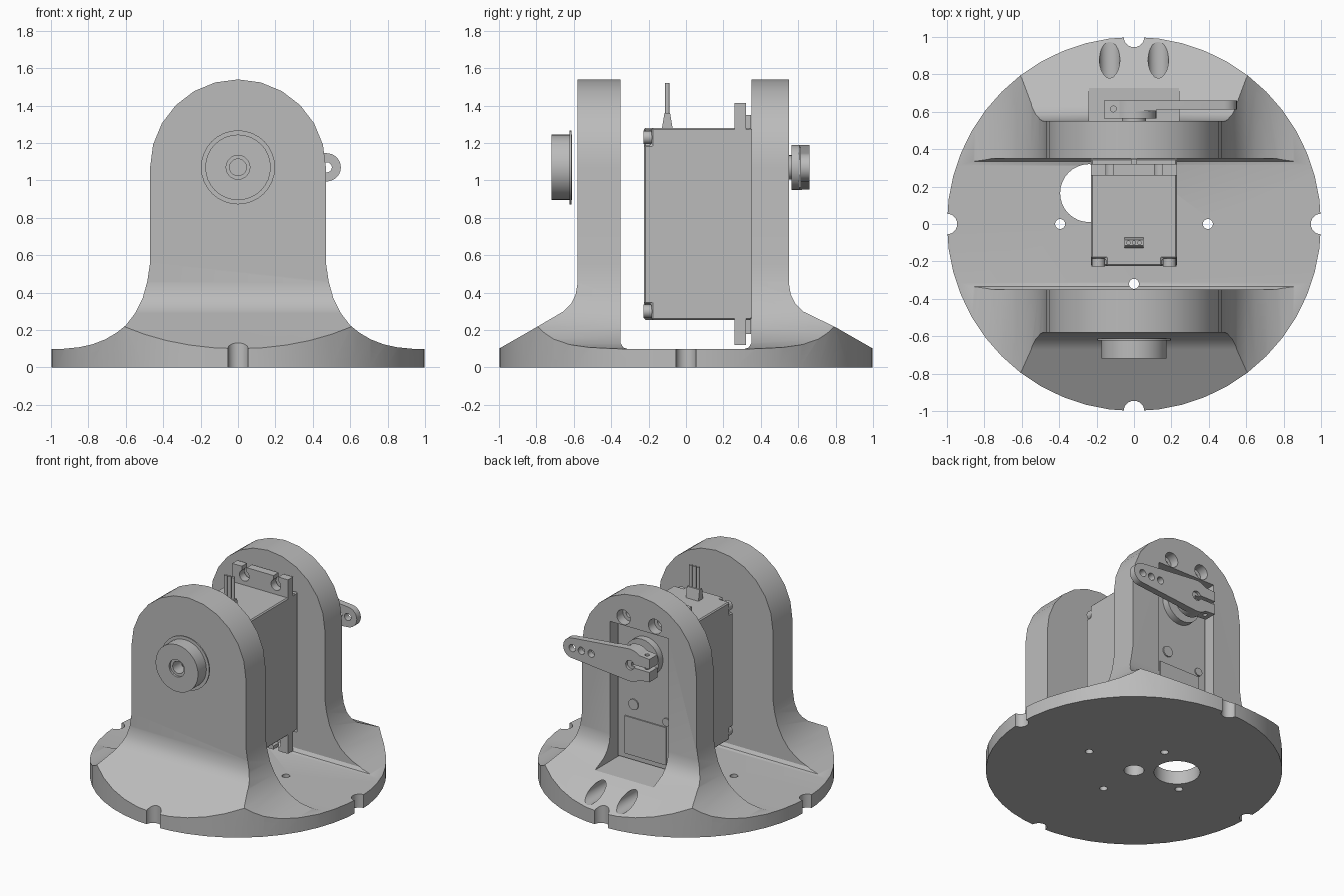
import bpy, bmesh, math
from mathutils import Matrix, Vector

cube = bpy.data.objects.get("Cube")
if cube:
    bpy.data.objects.remove(cube, do_unlink=True)

grey = bpy.data.materials.new("plain grey")
grey.use_nodes = True
GREY = (0.5, 0.5, 0.5, 1)
grey.diffuse_color = GREY
grey.node_tree.nodes["Principled BSDF"].inputs["Base Color"].default_value = GREY


def finish(name, bm):
    bmesh.ops.recalc_face_normals(bm, faces=bm.faces)
    mesh = bpy.data.meshes.new(name)
    bm.to_mesh(mesh)
    bm.free()
    ob = bpy.data.objects.new(name, mesh)
    bpy.context.collection.objects.link(ob)
    mesh.materials.append(grey)
    return ob


def box(name, x, y, z):
    bm = bmesh.new()
    bmesh.ops.create_cube(bm, size=1)
    for v in bm.verts:
        v.co = [(r[0] + r[1]) / 2 + c * (r[1] - r[0]) for c, r in zip(v.co, (x, y, z))]
    return finish(name, bm)


def prism(name, pts, axis, lo, hi):
    """Extrude a 2D outline along x (pts are y,z), y (x,z) or z (x,y)."""
    place = {"x": lambda a, b, t: (t, a, b), "y": lambda a, b, t: (a, t, b),
             "z": lambda a, b, t: (a, b, t)}[axis]
    bm = bmesh.new()
    face = bm.faces.new([bm.verts.new(place(a, b, lo)) for a, b in pts])
    new = bmesh.ops.extrude_face_region(bm, geom=[face])["geom"]
    bmesh.ops.translate(bm, vec=Vector(place(0, 0, hi - lo)),
                        verts=[v for v in new if isinstance(v, bmesh.types.BMVert)])
    return finish(name, bm)


def arc(a, b, r, start, end, n):
    return [(a + r * math.cos(math.radians(start + (end - start) * i / n)),
             b + r * math.sin(math.radians(start + (end - start) * i / n)))
            for i in range(n + 1)]


def cyl(name, a, b, r, axis, lo, hi, n=24):
    return prism(name, arc(a, b, r, 0, 360, n)[:-1], axis, lo, hi)


def combine(ob, others, operation="DIFFERENCE"):
    """Apply a boolean with each helper, then remove the helper."""
    for other in others:
        other.hide_render = True
        mod = ob.modifiers.new("combine", "BOOLEAN")
        mod.operation, mod.solver, mod.object = operation, "EXACT", other
        bpy.context.view_layer.objects.active = ob
        bpy.ops.object.modifier_apply(modifier=mod.name)
        bpy.data.objects.remove(other, do_unlink=True)
    return ob


def smooth(ob, angle=25):
    bpy.ops.object.select_all(action="DESELECT")
    ob.select_set(True)
    bpy.context.view_layer.objects.active = ob
    bpy.ops.object.shade_smooth_by_angle(angle=math.radians(angle))


AXIS_Z = 1.07
PLATE = 0.1

# Arched upright: outline across x with flared feet
flare = [(0.93, 0.05), (0.93, PLATE), (0.85, 0.108), (0.78, 0.123), (0.71, 0.15),
         (0.65, 0.185), (0.6, 0.225), (0.55, 0.29), (0.51, 0.37), (0.485, 0.46), (0.47, 0.56)]
arch = flare + arc(0, AXIS_Z, 0.47, 0, 180, 12) + [(-x, z) for x, z in reversed(flare)]


def upright(sign, outer):
    # Outline across y: inner fillet, wall, outer curve and long slope
    side = [(0.31, 0.05), (0.315, PLATE), (0.335, 0.107), (0.35, 0.13), (0.35, 1.7), (outer, 1.7),
            (outer, 0.45), (outer + 0.01, 0.39), (outer + 0.035, 0.34),
            (outer + 0.075, 0.3), (0.8, 0.215), (1.1, 0.043), (1.1, 0.02), (0.31, 0.02)]
    wall = prism("upright", [(sign * y, z) for y, z in side], "x", -1.2, 1.2)
    return combine(wall, [prism("arch_cut", arch, "y", -1.3, 1.3)], "INTERSECT")


# Base plate with both uprights, trimmed round
mount = box("mount", (-1.2, 1.2), (-1.2, 1.2), (0, PLATE))
combine(mount, [upright(-1, 0.58), upright(1, 0.55)], "UNION")
combine(mount, [cyl("round_trim", 0, 0, 1, "z", -0.5, 2, 48)], "INTERSECT")

# Rim notches, plate holes, motor window and screw holes
cutters = [cyl("notch", x, y, 0.055, "z", -0.1, 0.5)
           for x, y in ((1, 0), (-1, 0), (0, 1), (0, -1))]
cutters += [cyl("small_hole", x, y, 0.027, "z", -0.1, 0.3, 16)
            for x, y in ((0.395, 0), (-0.395, 0), (0, 0.32), (0, -0.32))]
cutters += [cyl("cable_hole", -0.24, 0.165, 0.155, "z", -0.1, 0.2, 32),
            cyl("centre_hole", 0, 0, 0.068, "z", -0.1, 0.2),
            box("window", (-0.24, 0.24), (0.3, 0.8), (0.25, 1.29))]
for x in (-0.13, 0.13):
    for z in (0.17, 1.35):
        cutters.append(cyl("screw_head_hole", x, z, 0.055, "y", 0.48, 1.2, 20))
        cutters.append(cyl("screw_hole", x, z, 0.028, "y", 0.3, 0.6, 16))
combine(mount, cutters)
smooth(mount)

# Flanged bearing
bearing = cyl("bearing", 0, AXIS_Z, 0.175, "y", -0.72, -0.61, 32)
combine(bearing, [cyl("flange", 0, AXIS_Z, 0.198, "y", -0.622, -0.612, 32)], "UNION")
combine(bearing, [cyl("bore", 0, AXIS_Z, 0.045, "y", -0.8, -0.5, 20),
                  cyl("bore_step", 0, AXIS_Z, 0.064, "y", -0.8, -0.705, 20)])
smooth(bearing)

# Motor case with notched corners
case = box("motor_case", (-0.23, 0.23), (-0.225, 0.35), (0.255, 1.28))
combine(case, [box("corner_cut", (min(sx * 0.15, sx * 0.3), max(sx * 0.15, sx * 0.3)),
                   (-0.3, -0.185), zr)
               for sx in (-1, 1) for zr in ((0.2, 0.34), (1.19, 1.4))])
bevel = case.modifiers.new("soft_edges", "BEVEL")
bevel.width, bevel.segments = 0.008, 1
for sx in (-1, 1):
    for z in (0.3, 1.23):
        smooth(cyl("case_screw", sx * 0.19, z, 0.036, "y", -0.228, -0.18, 16))

# Mounting ears with open slots
for name, lo, hi, slot_z, end in (("upper_ear", 1.27, 1.415, 1.35, 1.6),
                                  ("lower_ear", 0.12, 0.265, 0.18, 0)):
    ear = box(name, (-0.23, 0.23), (0.26, 0.32), (lo, hi))
    for x in (-0.13, 0.13):
        combine(ear, [cyl("slot_round", x, slot_z, 0.04, "y", 0.2, 0.4, 20),
                      box("slot_mouth", (x - 0.02, x + 0.02), (0.2, 0.4),
                          (min(slot_z, end), max(slot_z, end)))])
    smooth(ear)
    rib = sorted((slot_z, lo if slot_z > 1 else hi))
    box(name + "_rib", (-0.015, 0.015), (0.315, 0.348), rib)

# Motor face inside the window
box("motor_face", (-0.23, 0.23), (0.34, 0.47), (0.265, 1.275))
box("face_panel", (-0.17, 0.17), (0.465, 0.479), (0.3, 0.58))
smooth(cyl("face_screw", 0.1, 0.68, 0.04, "y", 0.465, 0.479, 20))
smooth(cyl("face_screw", -0.17, 0.62, 0.03, "y", 0.465, 0.479, 20))
smooth(cyl("gear_boss", 0, AXIS_Z, 0.14, "y", 0.465, 0.52, 28))
smooth(cyl("output_shaft", 0, AXIS_Z, 0.065, "y", 0.5, 0.58, 24))

# Cable plug and pins
prism("cable_plug", [(-0.13, 1.27), (-0.07, 1.27), (-0.085, 1.36), (-0.115, 1.36)],
      "x", -0.052, 0.052)
for x in (-0.03, 0, 0.03):
    smooth(cyl("cable_pin", x, -0.1, 0.012, "z", 1.35, 1.52, 12))

# Horn arm with clamp end
tip = arc(0.475, AXIS_Z, 0.075, -84, 84, 12)
hub = arc(0, AXIS_Z, 0.12, 84, 130, 4)
root = [(-0.16, AXIS_Z + 0.085), (-0.16, AXIS_Z - 0.085)]
hub_low = [(x, 2 * AXIS_Z - z) for x, z in reversed(hub)]
horn = prism("horn_arm", tip + hub + root + hub_low, "y", 0.605, 0.66)
block = arc(0, AXIS_Z, 0.12, -130, 130, 20) + root
combine(horn, [prism("horn_hub", block, "y", 0.563, 0.62)], "UNION")
combine(horn, [cyl("horn_hole", x, AXIS_Z, 0.027, "y", 0.5, 0.8, 16)
               for x in (0.32, 0.4, 0.475)])
combine(horn, [cyl("hub_hole", 0, AXIS_Z, 0.035, "y", 0.64, 0.8, 20),
               cyl("clamp_hole", -0.11, 0.615, 0.016, "z", 0.9, 1.3, 12),
               box("clamp_slot", (-0.3, 0), (0.5, 0.8), (AXIS_Z - 0.012, AXIS_Z + 0.012)),
               box("arm_relief", (0.121, 0.7), (0.5, 0.612), (0.9, 1.3))])
smooth(horn)
